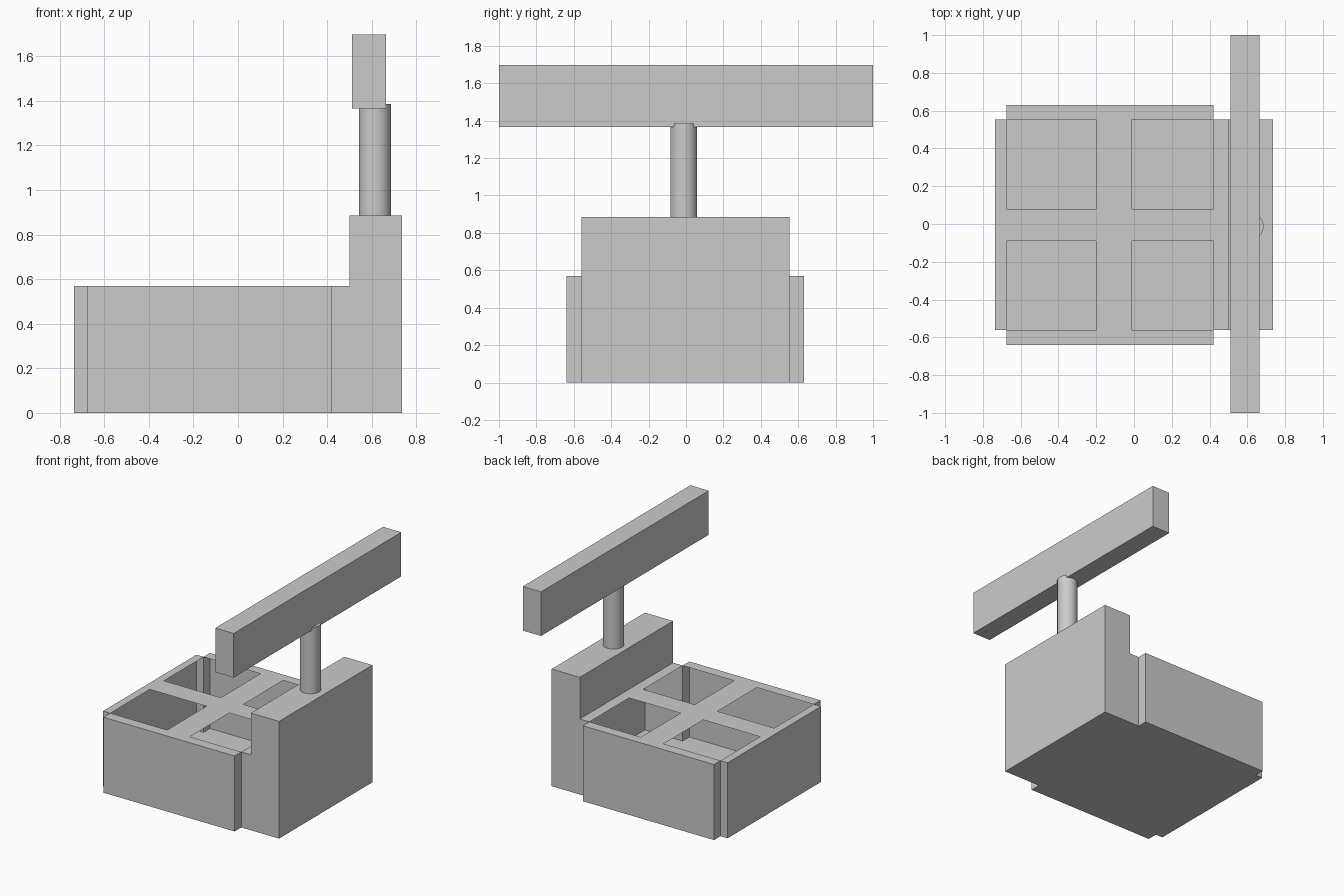
import bpy, bmesh
from mathutils import Matrix

if "Cube" in bpy.data.objects:
    bpy.data.objects.remove(bpy.data.objects["Cube"])


def finish(bm, name):
    bmesh.ops.remove_doubles(bm, verts=bm.verts, dist=1e-4)
    me = bpy.data.meshes.new(name)
    bm.to_mesh(me)
    bm.free()
    ob = bpy.data.objects.new(name, me)
    bpy.context.collection.objects.link(ob)
    return ob


def face(bm, pts):
    bm.faces.new([bm.verts.new(p) for p in pts])


def walls(bm, path, z0, z1):
    # upright panels along a counter-clockwise path
    for (ax, ay), (bx, by) in zip(path, path[1:]):
        face(bm, [(ax, ay, z0), (bx, by, z0), (bx, by, z1), (ax, ay, z1)])


def plate(bm, x0, x1, y0, y1, z, up=True):
    pts = [(x0, y0, z), (x1, y0, z), (x1, y1, z), (x0, y1, z)]
    face(bm, pts if up else pts[::-1])


LOW, HIGH = 0.57, 0.885
XS = [-0.735, -0.675, -0.2, -0.01, 0.42, 0.5]
YS = [-0.64, -0.56, -0.09, 0.08, 0.553, 0.63]
x0, x1, x4, x5 = XS[0], XS[1], XS[4], XS[5]
xr = 0.735
ya, yb, yc, yd = YS[0], YS[1], YS[4], YS[5]

# hollow tray: thin lattice top over an open interior, closed floor
bm = bmesh.new()
for i in range(5):
    for j in range(5):
        if j in (0, 4) and i in (0, 4):
            continue                      # notched corners
        cell = (XS[i], XS[i + 1], YS[j], YS[j + 1])
        plate(bm, *cell, 0, up=False)
        if not (i in (1, 3) and j in (1, 3)):   # four square openings
            plate(bm, *cell, LOW)
walls(bm, [(x5, yc), (x4, yc), (x4, yd), (x1, yd), (x1, yc), (x0, yc),
           (x0, yb), (x1, yb), (x1, ya), (x4, ya), (x4, yb), (x5, yb)], 0, LOW)
finish(bm, "open_tray")

# raised hollow rear block, open towards the tray
bm = bmesh.new()
walls(bm, [(x5, yb), (xr, yb), (xr, yc), (x5, yc)], 0, HIGH)
walls(bm, [(x5, yc), (x5, yb)], LOW, HIGH)
plate(bm, x5, xr, yb, yc, HIGH)
plate(bm, x5, xr, yb, yc, 0, up=False)
finish(bm, "rear_block")

# round post
bpy.ops.mesh.primitive_cylinder_add(vertices=48, radius=0.072, depth=0.5,
                                    location=(0.614, -0.012, 1.135))
bpy.context.object.name = "post"
bpy.ops.object.shade_smooth_by_angle()

# long cross beam
bm = bmesh.new()
bmesh.ops.create_cube(bm, size=1, matrix=Matrix.Translation((0.587, 0, 1.5315))
                      @ Matrix.Diagonal((0.153, 2, 0.333, 1)))
finish(bm, "cross_beam")
